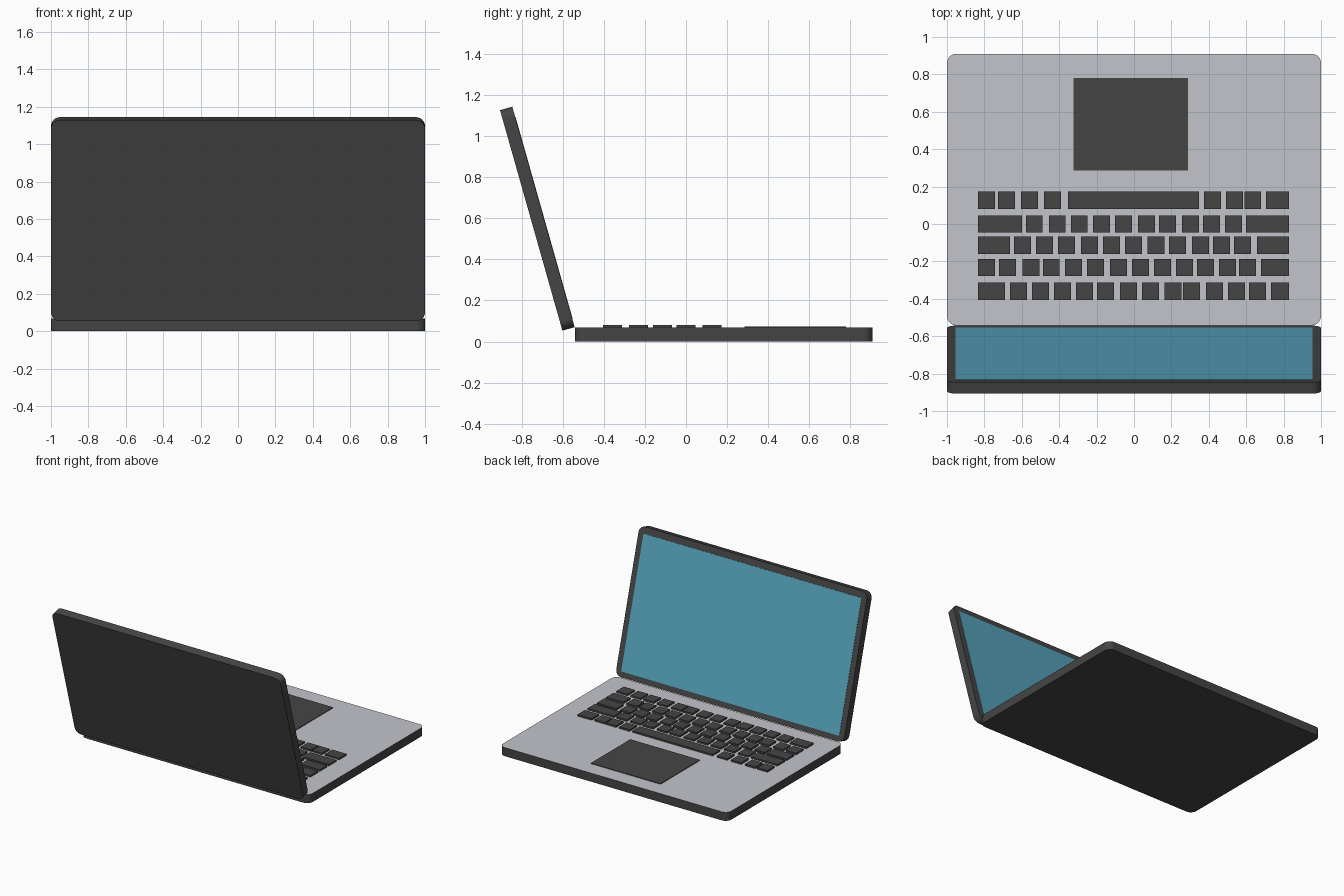
import bpy, bmesh
from math import radians, pi, cos, sin

if "Cube" in bpy.data.objects:
    bpy.data.objects.remove(bpy.data.objects["Cube"])


def material(name, r, g, b):
    m = bpy.data.materials.new(name)
    m.diffuse_color = (r, g, b, 1)
    m.use_nodes = True
    m.node_tree.nodes["Principled BSDF"].inputs["Base Color"].default_value = m.diffuse_color
    return m


dark = material("dark_grey", 0.06, 0.06, 0.06)
light = material("light_grey", 0.55, 0.56, 0.60)
blue = material("screen_blue", 0.09, 0.37, 0.50)


def finish(bm, name, mats):
    bmesh.ops.recalc_face_normals(bm, faces=bm.faces[:])
    me = bpy.data.meshes.new(name)
    bm.to_mesh(me)
    bm.free()
    for m in mats:
        me.materials.append(m)
    ob = bpy.data.objects.new(name, me)
    bpy.context.collection.objects.link(ob)
    return ob


def add_box(bm, x0, x1, y0, y1, z0, z1):
    vs = bmesh.ops.create_cube(bm, size=1)["verts"]
    for v in vs:
        v.co.x = x1 if v.co.x > 0 else x0
        v.co.y = y1 if v.co.y > 0 else y0
        v.co.z = z1 if v.co.z > 0 else z0


def box(name, mat, *bounds):
    bm = bmesh.new()
    add_box(bm, *bounds)
    return finish(bm, name, [mat])


def rounded_slab(name, mats, y0, y1, thick, r, steps=6):
    """Slab from x=-1 to 1 with rounded corners in plan, extruded up."""
    bm = bmesh.new()
    ring = []
    corners = [(1 - r, y1 - r), (-1 + r, y1 - r), (-1 + r, y0 + r), (1 - r, y0 + r)]
    for q, (cx, cy) in enumerate(corners):
        for i in range(steps + 1):
            a = (q + i / steps) * pi / 2
            ring.append(bm.verts.new((cx + r * cos(a), cy + r * sin(a), 0)))
    face = bm.faces.new(ring)
    ext = bmesh.ops.extrude_face_region(bm, geom=[face])["geom"]
    for e in ext:
        if isinstance(e, bmesh.types.BMVert):
            e.co.z = thick
    if len(mats) > 1:
        for e in ext:
            if isinstance(e, bmesh.types.BMFace):
                e.material_index = 1
    return finish(bm, name, mats)


# Base with light top deck, and trackpad
TOP = 0.068
rounded_slab("base", [dark, light], -0.542, 0.91, TOP, 0.05)
box("trackpad", dark, -0.323, 0.288, 0.286, 0.78, TOP - 0.01, TOP + 0.005)

# Keyboard rows: centre y, left edges of standard keys, (left, right) of wide keys
L, R, KEY = -0.834, 0.829, 0.09
rows = [
    (0.127, [L, -.727, -.604, -.481, .374, .492, .590], [(-.353, .348), (.706, R)]),
    (0.0, [-.578, -.455, -.338, -.219, -.102, .021, .134, .257, .369, .487],
     [(L, -.600), (.599, R)]),
    (-0.114, [-.642, -.524, -.406, -.283, -.166, -.048, .073, .187, .310, .422, .535],
     [(L, -.663), (.658, R)]),
    (-0.232, [L, -.722, -.596, -.487, -.369, -.251, -.128, -.011, .107, .225, .337, .455, .561],
     [(.679, R)]),
    (-0.359, [-.663, -.545, -.428, -.310, -.198, -.075, .043, .164, .262, .385, .503, .615],
     [(L, -.690), (.733, R)]),
]
for n, (y, keys, wide) in enumerate(rows, 1):
    bm = bmesh.new()
    for x0, x1 in [(x, x + KEY) for x in keys] + wide:
        add_box(bm, x0, x1, y - 0.046, y + 0.046, TOP - 0.005, 0.081)
    finish(bm, f"key_row_{n}", [dark])

# Lid and screen, modelled flat then tilted back about the hinge line
lid = rounded_slab("lid", [dark], 0, 1.117, 0.062, 0.05)
screen = box("screen", blue, -0.955, 0.955, 0.042, 1.066, -0.002, 0.01)
for ob in (lid, screen):
    ob.location = (0, -0.543, 0.07)
    ob.rotation_euler = (radians(105.8), 0, 0)
